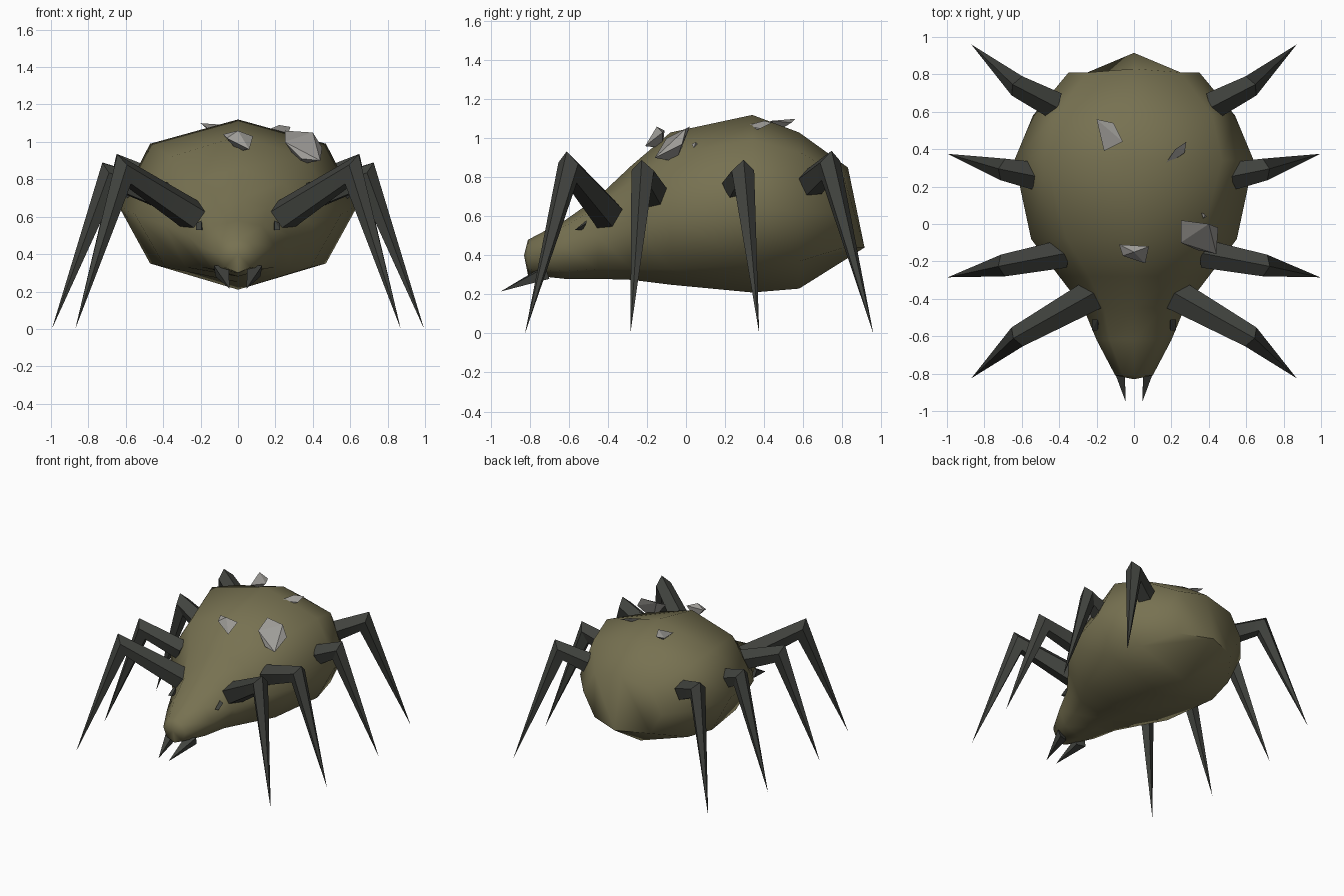
import bpy, bmesh, math
from mathutils import Vector

if "Cube" in bpy.data.objects:
    bpy.data.objects.remove(bpy.data.objects["Cube"])


def material(name, rgb):
    m = bpy.data.materials.new(name)
    m.diffuse_color = (*rgb, 1)
    m.use_nodes = True
    m.node_tree.nodes["Principled BSDF"].inputs["Base Color"].default_value = m.diffuse_color
    return m


OLIVE = material("olive_hide", (0.185, 0.167, 0.083))
DARK = material("dark_chitin", (0.052, 0.055, 0.048))
GREY = material("grey_stone", (0.34, 0.33, 0.31))


def finish(name, bm, mat, angle=None):
    bmesh.ops.recalc_face_normals(bm, faces=bm.faces)
    me = bpy.data.meshes.new(name)
    bm.to_mesh(me)
    bm.free()
    me.materials.append(mat)
    ob = bpy.data.objects.new(name, me)
    bpy.context.collection.objects.link(ob)
    if angle:
        bpy.ops.object.select_all(action='DESELECT')
        bpy.context.view_layer.objects.active = ob
        ob.select_set(True)
        bpy.ops.object.shade_smooth_by_angle(angle=math.radians(angle))
    return ob


def hull(name, points, mat):
    bm = bmesh.new()
    for p in points:
        bm.verts.new(p)
    bmesh.ops.convex_hull(bm, input=bm.verts)
    return finish(name, bm, mat)


def bridge(bm, a, b):
    n = len(a)
    for i in range(n):
        bm.faces.new((a[i], a[(i + 1) % n], b[(i + 1) % n], b[i]))


# Body: eight-sided sections (y, top z, upper xz, side xz, lower xz, bottom z)
sections = [
    (-0.81, 0.48, (0.06, 0.46), (0.10, 0.40), (0.07, 0.33), 0.30),
    (-0.62, 0.58, (0.13, 0.55), (0.20, 0.44), (0.14, 0.32), 0.28),
    (-0.45, 0.70, (0.16, 0.65), (0.27, 0.50), (0.19, 0.33), 0.28),
    (-0.28, 0.86, (0.24, 0.78), (0.40, 0.56), (0.28, 0.33), 0.275),
    (-0.08, 1.03, (0.36, 0.92), (0.55, 0.61), (0.39, 0.33), 0.25),
    (0.34, 1.12, (0.47, 0.99), (0.64, 0.66), (0.47, 0.35), 0.21),
    (0.58, 1.03, (0.42, 0.93), (0.54, 0.62), (0.42, 0.37), 0.23),
    (0.81, 0.85, (0.25, 0.80), (0.35, 0.62), (0.25, 0.44), 0.44),
]
bm = bmesh.new()
rings = []
for k, (y, top, up, side, low, bot) in enumerate(sections):
    half = [up, side, low]
    loop = [(0, top)] + half + [(0, bot)] + [(-x, z) for x, z in reversed(half)]
    ring = [bm.verts.new((x, y, z)) for x, z in loop]
    if k == len(sections) - 1:      # the tail point sticks out low at the back
        ring[4].co.y = 0.915
        ring[0].co.y = 0.83
    rings.append(ring)
for a, b in zip(rings, rings[1:]):
    bridge(bm, a, b)
nose = bm.verts.new((0, -0.83, 0.40))
for i in range(8):
    bm.faces.new((rings[0][i], rings[0][(i + 1) % 8], nose))
r = rings[-1]
bm.faces.new(r[0:5])
bm.faces.new(r[4:8] + r[0:1])
finish("body", bm, OLIVE, 60)


# Legs: five-sided tapered thigh, mitred knee and pointed shin
def leg(name, base, knee, foot, r0, r1):
    base, knee, foot = Vector(base), Vector(knee), Vector(foot)
    d1, d2 = (knee - base).normalized(), (foot - knee).normalized()
    across = d1.cross(d2).normalized()
    up = across.cross(d1)
    if up.z < 0:
        up = -up
    mitre = (d1 - d2).normalized()
    stretch = 1 / max(0.5, mitre.dot(up))
    bm = bmesh.new()

    def ring(c, v, rv, ru):
        return [bm.verts.new(c + v * (rv * math.cos(t)) + across * (ru * math.sin(t)))
                for t in (math.tau * i / 5 for i in range(5))]

    a = ring(base, up, r0, r0)
    b = ring(knee, mitre, r1 * stretch, r1)
    tip = bm.verts.new(foot)
    bridge(bm, a, b)
    bm.faces.new(a)
    for i in range(5):
        bm.faces.new((b[i], b[(i + 1) % 5], tip))
    finish(name, bm, DARK, 25)


legs = [
    ("front_leg", (0.22, -0.38, 0.59), (0.615, -0.60, 0.845), (0.87, -0.825, 0.0), 0.09),
    ("front_middle_leg", (0.38, -0.16, 0.70), (0.69, -0.22, 0.81), (0.995, -0.285, 0.0), 0.08),
    ("rear_middle_leg", (0.54, 0.26, 0.75), (0.69, 0.29, 0.81), (0.995, 0.375, 0.0), 0.078),
    ("rear_leg", (0.43, 0.64, 0.77), (0.615, 0.735, 0.855), (0.87, 0.96, 0.0), 0.078),
]
for s, tag in ((1, "right"), (-1, "left")):
    def flip(p):
        return (s * p[0], p[1], p[2])

    for name, base, knee, foot, r0 in legs:
        leg(f"{tag}_{name}", flip(base), flip(knee), flip(foot), r0, 0.062)

    # Fangs under the snout
    fang = [(0.05, -0.74, 0.34), (0.13, -0.72, 0.34), (0.12, -0.70, 0.28),
            (0.05, -0.72, 0.28), (0.045, -0.95, 0.215)]
    hull(f"{tag}_fang", [flip(p) for p in fang], DARK)

    # Small wedge eyes
    eye = [(0.195, -0.57, 0.53), (0.225, -0.57, 0.53), (0.225, -0.51, 0.565),
           (0.195, -0.51, 0.58), (0.19, -0.53, 0.53)]
    hull(f"{tag}_eye", [flip(p) for p in eye], DARK)

# Stone shards stuck in the back
hull("large_shard", [(0.25, 0.02, 1.06), (0.25, -0.10, 1.00), (0.40, 0.0, 1.05),
                     (0.45, -0.02, 0.97), (0.44, -0.16, 0.90), (0.34, -0.14, 0.91),
                     (0.33, -0.05, 0.88)], GREY)
hull("front_shard", [(-0.08, -0.11, 1.04), (0.08, -0.12, 1.03), (0.06, -0.21, 0.96),
                     (-0.06, -0.17, 1.02), (0.0, -0.15, 1.06), (0.0, -0.12, 0.95)], GREY)
hull("rear_shard", [(-0.20, 0.56, 1.10), (-0.11, 0.54, 1.08), (-0.06, 0.44, 1.09),
                    (-0.16, 0.39, 1.07), (-0.12, 0.46, 1.03)], GREY)
hull("thin_shard", [(0.16, 0.31, 1.065), (0.28, 0.44, 1.08), (0.27, 0.38, 1.05),
                    (0.20, 0.33, 1.03), (0.22, 0.40, 1.09)], GREY)
hull("tiny_shard", [(0.36, 0.06, 0.97), (0.39, 0.04, 0.95), (0.37, 0.03, 0.97),
                    (0.38, 0.05, 0.98)], GREY)
